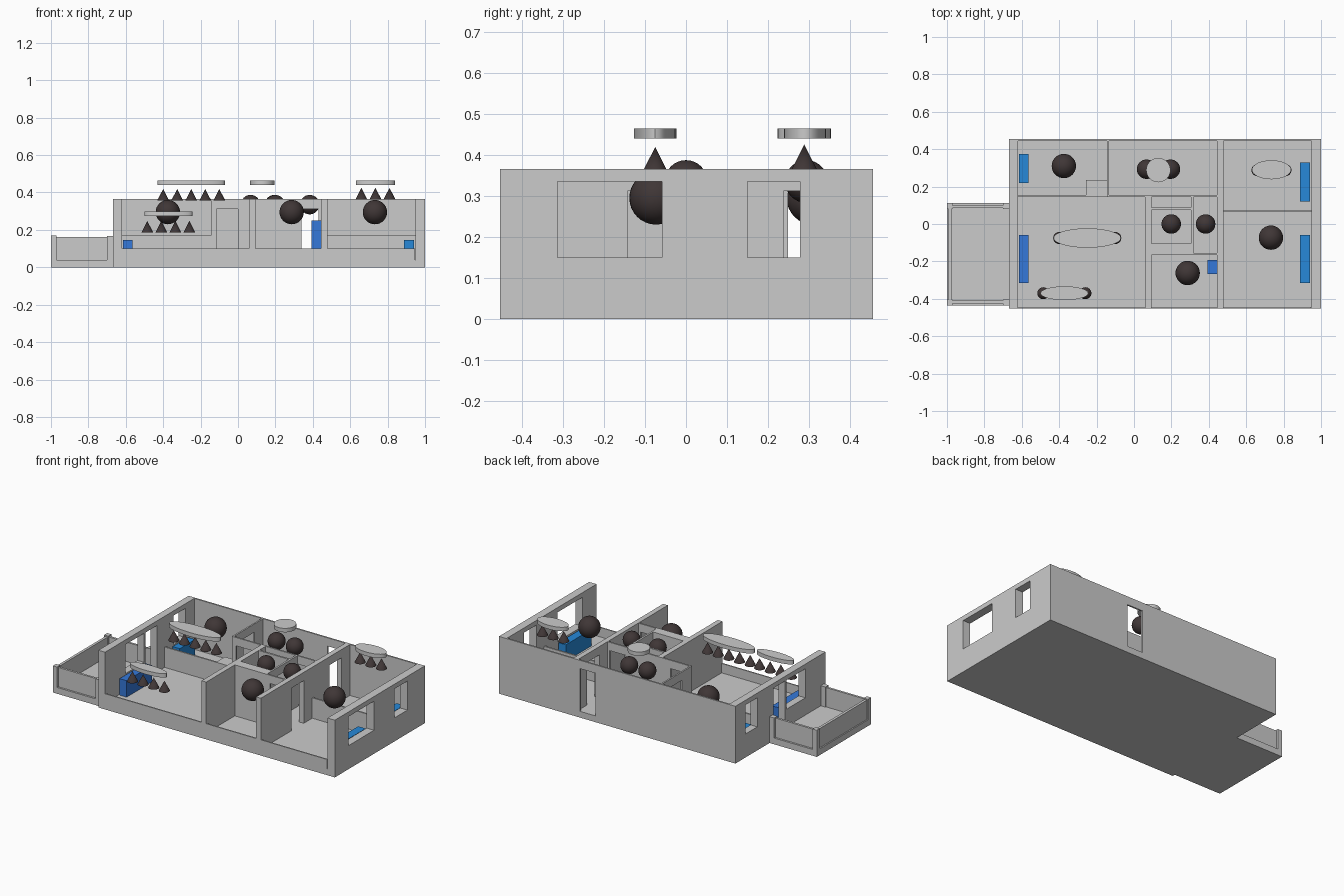
import bpy, bmesh
from mathutils import Matrix

if "Cube" in bpy.data.objects:
    bpy.data.objects.remove(bpy.data.objects["Cube"])

FLOOR, TOP, LOW, DOOR = 0.04, 0.365, 0.17, 0.312


def material(name, rgb):
    m = bpy.data.materials.new(name)
    m.diffuse_color = (*rgb, 1)
    m.use_nodes = True
    m.node_tree.nodes["Principled BSDF"].inputs["Base Color"].default_value = m.diffuse_color
    return m


BLUE = material("radiator_blue", (0.02, 0.25, 0.69))
BLUE2 = material("deep_blue", (0.035, 0.19, 0.70))
DARK = material("lamp_dark", (0.05, 0.037, 0.037))


def finish(name, bm, mat=None, smooth=False):
    me = bpy.data.meshes.new(name)
    bm.to_mesh(me)
    bm.free()
    ob = bpy.data.objects.new(name, me)
    bpy.context.collection.objects.link(ob)
    if mat:
        me.materials.append(mat)
    if smooth:
        bpy.context.view_layer.objects.active = ob
        ob.select_set(True)
        bpy.ops.object.shade_smooth_by_angle()
        ob.select_set(False)
    return ob


def add_box(bm, x, y, z):
    size = [b - a for a, b in (x, y, z)]
    mid = [(a + b) / 2 for a, b in (x, y, z)]
    bmesh.ops.create_cube(bm, size=1, matrix=Matrix.Translation(mid) @ Matrix.Diagonal((*size, 1)))


def box(name, x, y, z, mat=None):
    bm = bmesh.new()
    add_box(bm, x, y, z)
    return finish(name, bm, mat)


def wall(name, x, y, holes=(), top=TOP, base=FLOOR):
    """Wall along its longer side; holes are (start, end, bottom, top)."""
    bm = bmesh.new()
    along_x = x[1] - x[0] > y[1] - y[0]

    def piece(a, b, z0, z1):
        if b - a > 1e-4 and z1 - z0 > 1e-4:
            add_box(bm, *(((a, b), y) if along_x else (x, (a, b))), (z0, z1))

    pos, end = x if along_x else y
    for a, b, z0, z1 in holes:
        piece(pos, a, base, top)
        piece(a, b, base, z0)
        piece(a, b, z1, top)
        pos = b
    piece(pos, end, base, top)
    return finish(name, bm)


def ball(name, x, y, z, r):
    bm = bmesh.new()
    bmesh.ops.create_uvsphere(bm, u_segments=32, v_segments=16, radius=r,
                              matrix=Matrix.Translation((x, y, z)))
    finish(name, bm, DARK, True)


def canopy(name, x, y, z, rx, ry):
    bm = bmesh.new()
    bmesh.ops.create_cone(bm, cap_ends=True, segments=32, radius1=1, radius2=1, depth=0.025,
                          matrix=Matrix.Translation((x, y, z)) @ Matrix.Diagonal((rx, ry, 1, 1)))
    finish(name, bm, None, True)


def shades(name, xs, y, z):
    for i, x in enumerate(xs):
        bm = bmesh.new()
        bmesh.ops.create_cone(bm, cap_ends=True, segments=32, radius1=0.032, radius2=0,
                              depth=0.063, matrix=Matrix.Translation((x, y, z + 0.0315)))
        finish(f"{name}_{i + 1}", bm, DARK, True)


# Floor slab and outer walls (front is only a low sill)
box("floor_slab", (-0.667, 1), (-0.453, 0.455), (0, FLOOR))
wall("front_sill", (-0.62, 0.945), (-0.453, -0.445), top=0.10)
wall("left_wall", (-0.667, -0.62), (-0.453, 0.455),
     [(-0.25, -0.06, 0.15, 0.335), (-0.045, 0.07, FLOOR, 0.335), (0.235, 0.355, 0.15, 0.335)])
wall("right_wall", (0.948, 1), (-0.453, 0.455),
     [(-0.313, -0.058, 0.15, 0.335), (0.15, 0.278, 0.15, 0.335)])
wall("back_wall", (-0.62, 0.948), (0.445, 0.455), [(0.32, 0.43, FLOOR, DOOR)])

# Inner walls
wall("bath_left_wall", (0.06, 0.093), (-0.453, 0.145))
wall("main_cross_wall", (0.445, 0.478), (-0.453, 0.445),
     [(-0.143, -0.02, FLOOR, DOOR), (0.238, 0.36, FLOOR, DOOR)])
wall("hall_front_wall", (-0.145, 0.445), (0.145, 0.155),
     [(-0.115, 0.0, FLOOR, DOOR), (0.318, 0.43, FLOOR, DOOR)])
wall("hall_left_wall", (-0.145, -0.135), (0.155, 0.445), [(0.248, 0.36, FLOOR, DOOR)])
wall("low_left_wall", (-0.62, -0.145), (0.145, 0.155), top=LOW)
wall("low_corner_block", (-0.257, -0.145), (0.155, 0.235), top=LOW)
wall("low_right_wall", (0.478, 0.948), (0.065, 0.075), top=LOW)
wall("shaft_wall", (0.093, 0.305), (0.075, 0.087))
wall("corridor_wall", (0.305, 0.317), (-0.105, 0.145), [(-0.055, 0.05, FLOOR, DOOR)])
wall("toilet_front_wall", (0.093, 0.317), (-0.165, -0.105))
wall("bath_back_wall", (0.317, 0.445), (-0.165, -0.155), [(0.34, 0.43, FLOOR, DOOR)])

# Balcony: slab, posts and inset parapet panels
box("balcony_slab", (-1, -0.667), (-0.436, 0.111), (0, FLOOR))
for side, y, py in (("front", (-0.436, -0.405), (-0.424, -0.41)),
                    ("back", (0.08, 0.111), (0.085, 0.099))):
    box(f"balcony_outer_post_{side}", (-1, -0.97), y, (FLOOR, 0.17))
    box(f"balcony_inner_post_{side}", (-0.70, -0.667), y, (FLOOR, 0.168))
    box(f"balcony_panel_{side}", (-0.97, -0.70), py, (FLOOR, 0.163))
box("balcony_panel_left", (-0.992, -0.975), (-0.405, 0.08), (FLOOR, 0.163))

# Radiators and the tall blue box
for i, (x, y, m) in enumerate([((-0.615, -0.565), (0.22, 0.375), BLUE),
                               ((-0.615, -0.565), (-0.315, -0.058), BLUE2),
                               ((0.888, 0.94), (0.12, 0.328), BLUE),
                               ((0.888, 0.94), (-0.315, -0.058), BLUE)]):
    box(f"radiator_{i + 1}", x, y, (FLOOR, 0.145), m)
box("tall_heater", (0.392, 0.444), (-0.267, -0.193), (FLOOR, 0.25), BLUE2)

# Globe lamps
for i, (x, y) in enumerate([(-0.375, 0.31), (0.287, -0.262), (0.732, -0.073)]):
    ball(f"large_globe_{i + 1}", x, y, 0.295, 0.065)
for i, (x, y) in enumerate([(0.067, 0.293), (0.195, 0.293), (0.199, 0), (0.383, 0)]):
    ball(f"small_globe_{i + 1}", x, y, 0.335, 0.052)

# Ceiling canopies with cone shades
canopy("hall_canopy", 0.13, 0.288, 0.452, 0.065, 0.065)
canopy("living_canopy", -0.25, -0.075, 0.452, 0.18, 0.052)
shades("living_shade", [-0.40 + 0.075 * i for i in range(5)], -0.075, 0.356)
canopy("dining_canopy", -0.372, -0.37, 0.287, 0.128, 0.037)
shades("dining_shade", [-0.485 + 0.075 * i for i in range(4)], -0.37, 0.185)
canopy("bedroom_canopy", 0.735, 0.29, 0.452, 0.105, 0.051)
shades("bedroom_shade", [0.66, 0.735, 0.81], 0.288, 0.362)
